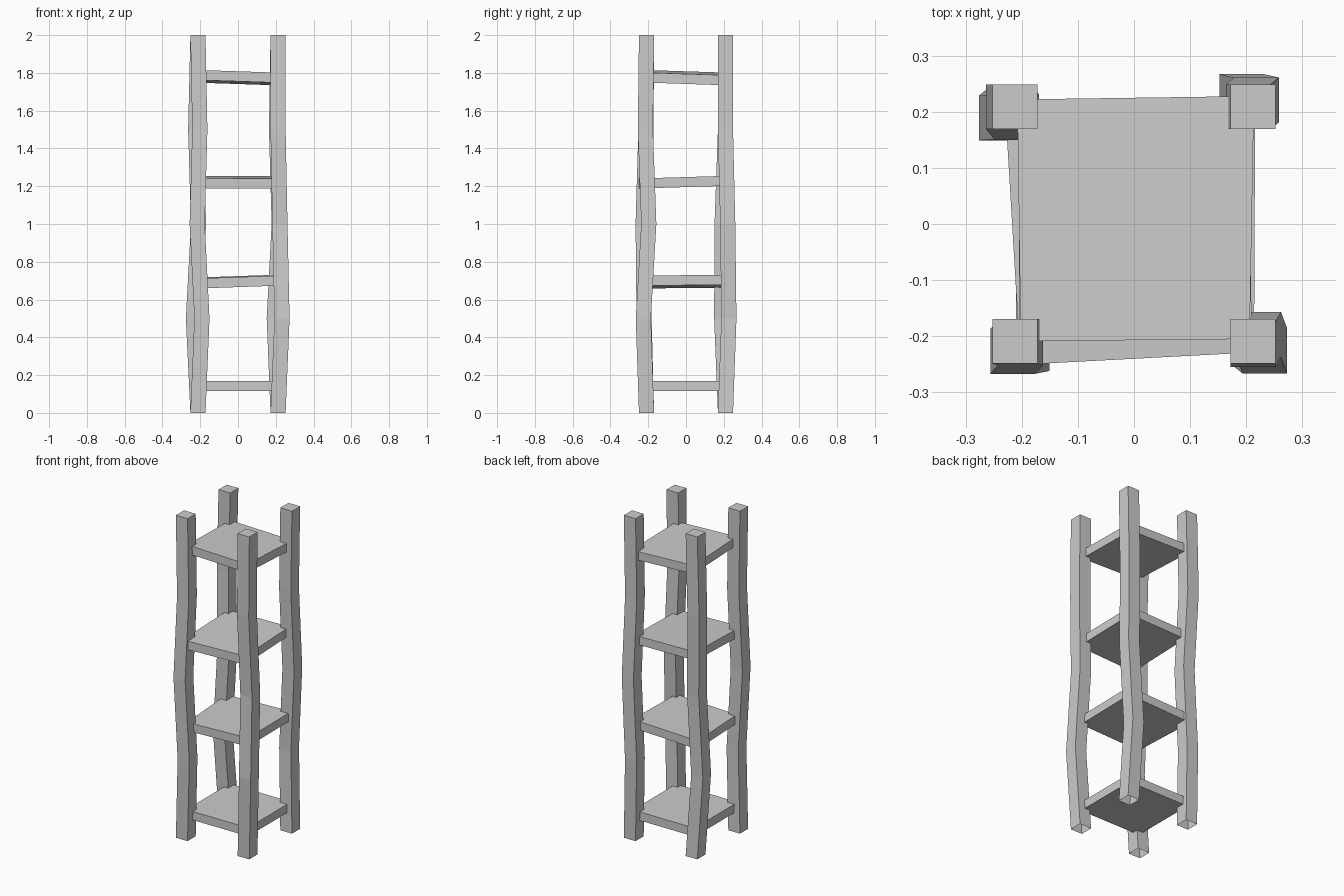
import bpy, bmesh

if "Cube" in bpy.data.objects:
    bpy.data.objects.remove(bpy.data.objects["Cube"])

HALF = 0.04      # half the post width
BASE = 0.212     # post centre distance from the axis
THICK = 0.053    # shelf thickness


def make_object(name, bm):
    bmesh.ops.recalc_face_normals(bm, faces=bm.faces)
    mesh = bpy.data.meshes.new(name)
    bm.to_mesh(mesh)
    bm.free()
    obj = bpy.data.objects.new(name, mesh)
    bpy.context.collection.objects.link(obj)
    return obj


def loft(name, rings, cap_bottom):
    """Join four-sided rings from bottom to top."""
    bm = bmesh.new()
    loops = [[bm.verts.new(p) for p in ring] for ring in rings]
    for low, high in zip(loops, loops[1:]):
        for i in range(4):
            j = (i + 1) % 4
            bm.faces.new((low[i], low[j], high[j], high[i]))
    bm.faces.new(loops[-1])
    if cap_bottom:
        bm.faces.new(loops[0][::-1])
    return make_object(name, bm)


# Crooked posts: sideways offsets at heights 0.5, 1.0 and 1.5
posts = {
    "front_left_post": (-1, -1, [(0.021, -0.013), (-0.004, -0.018), (0.010, -0.003)]),
    "front_right_post": (1, -1, [(0.021, -0.017), (0.010, 0.012), (0.0, -0.006)]),
    "back_right_post": (1, 1, [(-0.020, 0.018), (0.006, 0.012), (-0.008, 0.0)]),
    "back_left_post": (-1, 1, [(-0.024, -0.020), (0.003, -0.018), (-0.012, 0.0)]),
}
SQUARE = [(-1, -1), (1, -1), (1, 1), (-1, 1)]
for name, (sx, sy, bends) in posts.items():
    rings = []
    for k, (ox, oy) in enumerate([(0, 0)] + bends + [(0, 0)]):
        cx, cy = sx * BASE + ox, sy * (BASE - 0.003) + oy
        rings.append([(cx + a * HALF, cy + b * HALF, 0.5 * k) for a, b in SQUARE])
    loft(name, rings, cap_bottom=False)   # undersides are open

# Tilted shelves: centre height, slope in x, slope in y, corners from front left
shelves = {
    "bottom_shelf": (0.143, 0.0, 0.0,
                     [(-0.21, -0.207), (0.214, -0.207), (0.214, 0.215), (-0.21, 0.215)]),
    "lower_shelf": (0.695, 0.035, 0.012,
                    [(-0.205, -0.205), (0.214, -0.207), (0.216, 0.215), (-0.230, 0.215)]),
    "upper_shelf": (1.222, 0.0, 0.03,
                    [(-0.205, -0.251), (0.21, -0.229), (0.205, 0.212), (-0.205, 0.20)]),
    "top_shelf": (1.775, -0.033, -0.033,
                  [(-0.202, -0.209), (0.206, -0.205), (0.214, 0.228), (-0.208, 0.222)]),
}
for name, (z, kx, ky, corners) in shelves.items():
    rings = [[(x, y, z + kx * x + ky * y + h) for x, y in corners]
             for h in (-THICK / 2, THICK / 2)]
    loft(name, rings, cap_bottom=True)
